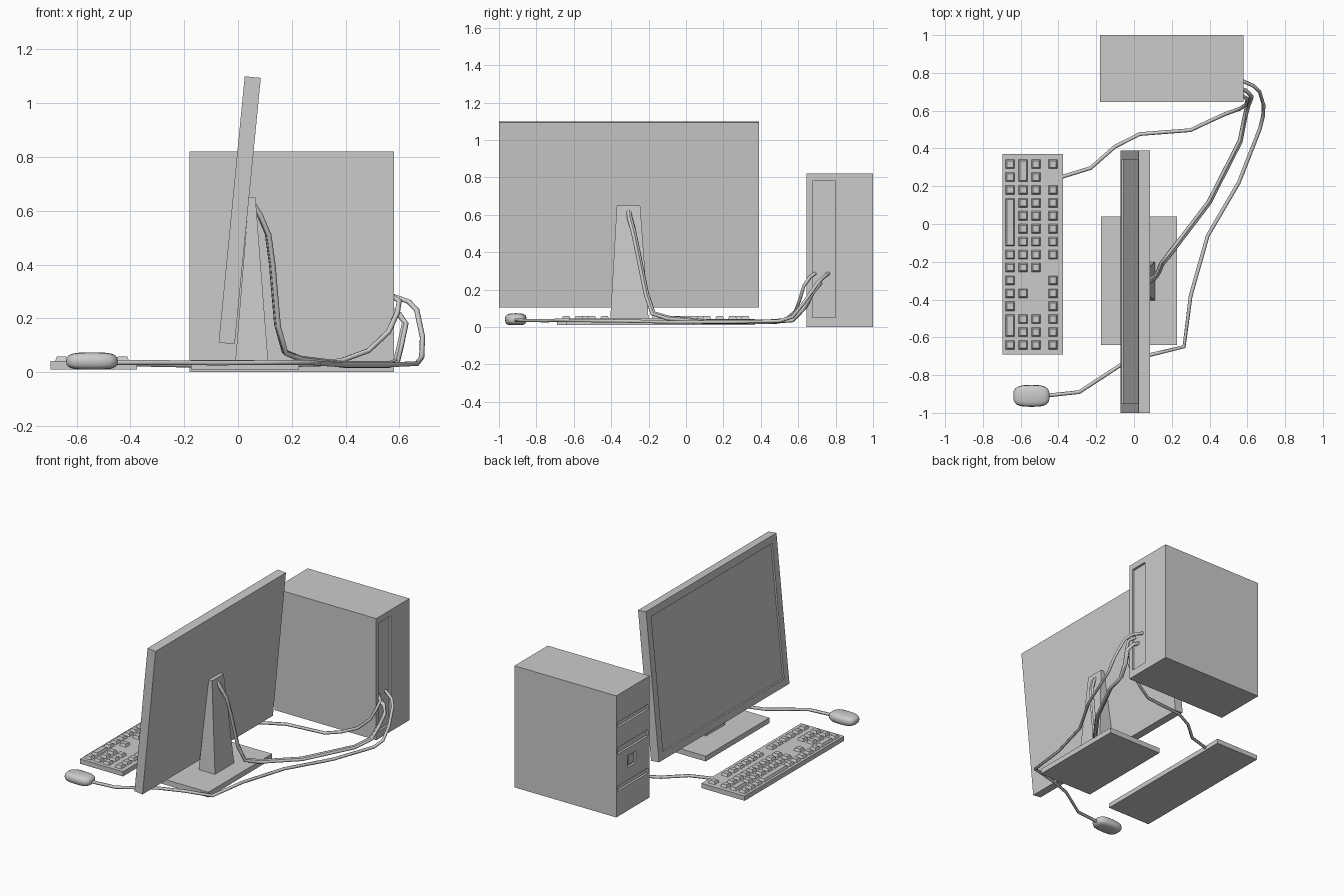
import bpy, bmesh, math
from mathutils import Vector

if "Cube" in bpy.data.objects:
    bpy.data.objects.remove(bpy.data.objects["Cube"])


def new_object(name, bm):
    bmesh.ops.recalc_face_normals(bm, faces=bm.faces)
    me = bpy.data.meshes.new(name)
    bm.to_mesh(me)
    bm.free()
    ob = bpy.data.objects.new(name, me)
    bpy.context.collection.objects.link(ob)
    return ob


def add_block(bm, bottom, top):
    """Block between two rectangles, each (x0, x1, y0, y1, z)."""
    rings = []
    for x0, x1, y0, y1, z in (bottom, top):
        rings.append([bm.verts.new(p) for p in
                      ((x0, y0, z), (x1, y0, z), (x1, y1, z), (x0, y1, z))])
    a, b = rings
    bm.faces.new(a)
    bm.faces.new(b)
    for i in range(4):
        j = (i + 1) % 4
        bm.faces.new((a[i], a[j], b[j], b[i]))


def block(name, bottom, top):
    bm = bmesh.new()
    add_block(bm, bottom, top)
    return new_object(name, bm)


def box(name, x0, x1, y0, y1, z0, z1):
    return block(name, (x0, x1, y0, y1, z0), (x0, x1, y0, y1, z1))


def cut(ob, *dims):
    cutter = box("cutter", *dims)
    mod = ob.modifiers.new("recess", 'BOOLEAN')
    mod.operation = 'DIFFERENCE'
    mod.solver = 'EXACT'
    mod.object = cutter
    bpy.context.view_layer.objects.active = ob
    bpy.ops.object.modifier_apply(modifier=mod.name)
    bpy.data.objects.remove(cutter)


def cable(name, points, r=0.01):
    cu = bpy.data.curves.new(name, 'CURVE')
    cu.dimensions = '3D'
    cu.bevel_depth = r
    cu.bevel_resolution = 1
    cu.use_fill_caps = True
    sp = cu.splines.new('POLY')
    sp.points.add(len(points) - 1)
    for p, co in zip(sp.points, points):
        p.co = (*co, 1)
    ob = bpy.data.objects.new(name, cu)
    bpy.context.collection.objects.link(ob)
    return ob


# Computer case with drive slots, button and rear panel recess
case = box("computer_case", -0.18, 0.58, 0.645, 1.0, 0.0, 0.82)
for z0, z1 in ((0.60, 0.635), (0.42, 0.465), (0.17, 0.205)):
    cut(case, -0.2, -0.165, 0.66, 0.985, z0, z1)
cut(case, -0.2, -0.165, 0.79, 0.88, 0.29, 0.37)
cut(case, 0.565, 0.6, 0.675, 0.80, 0.05, 0.78)
box("power_button", -0.19, -0.164, 0.805, 0.865, 0.305, 0.355).location.x = 0.015

# Tilted monitor with recessed screen
monitor = box("monitor", 0, 0.06, -1.0, 0.39, 0, 0.995)
cut(monitor, -0.02, 0.012, -0.95, 0.34, 0.05, 0.945)
monitor.location = (-0.072, 0, 0.11)
monitor.rotation_euler = (0, math.radians(5.6), 0)

# Monitor stand
box("stand_base", -0.175, 0.227, -0.64, 0.04, 0.01, 0.045)
block("stand_neck", (-0.01, 0.112, -0.405, -0.20, 0.04),
      (0.04, 0.065, -0.37, -0.245, 0.65))

# Keyboard
box("keyboard_body", -0.697, -0.375, -0.69, 0.37, 0.01, 0.042)
PITCH, Y_TOP = 0.0684, 0.317
columns = {
    -0.656: [0, 1, 2, (3, 6), 7, 8, 9, 10, 11, (12, 13), 14],
    -0.587: [(0, 1), 2, 3, 4, 5, 6, 7, 8, 10, 12, 13, 14],
    -0.519: [0, 1, 2, 3, 4, 5, 6, 7, 8, 12, 13, 14],
    -0.429: [0, 2, 3, 4, 5, 6, 7, 9, 10, 11, 12, 13, 14],
}
bm = bmesh.new()
for x, keys in columns.items():
    for key in keys:
        first, last = key if isinstance(key, tuple) else (key, key)
        y1, y0 = Y_TOP - first * PITCH, Y_TOP - last * PITCH
        add_block(bm, *[(x - h, x + h, y0 - h, y1 + h, z)
                        for h, z in ((0.025, 0.04), (0.017, 0.059))])
new_object("keyboard_keys", bm)

# Mouse: squared-off rounded shell with flat underside
bm = bmesh.new()
bmesh.ops.create_uvsphere(bm, u_segments=16, v_segments=12, radius=1)
for v in bm.verts:
    s = [math.copysign(abs(c) ** 0.65, c) for c in (v.co.z, v.co.x, v.co.y)]
    v.co = Vector((-0.543 + 0.096 * s[0], -0.91 + 0.058 * s[1],
                   max(0.01, 0.041 + 0.033 * s[2])))
mouse = new_object("mouse", bm)
bpy.context.view_layer.objects.active = mouse
mouse.select_set(True)
bpy.ops.object.shade_smooth_by_angle(angle=math.radians(40))

# Cables
cable("mouse_cable", [
    (-0.46, -0.908, 0.036), (-0.29, -0.89, 0.036), (-0.07, -0.746, 0.034),
    (0.085, -0.693, 0.036), (0.265, -0.65, 0.036), (0.30, -0.38, 0.033),
    (0.39, -0.063, 0.027), (0.555, 0.22, 0.027), (0.665, 0.50, 0.032),
    (0.683, 0.57, 0.055), (0.686, 0.63, 0.13), (0.665, 0.70, 0.23),
    (0.635, 0.73, 0.262), (0.565, 0.762, 0.287)])
cable("keyboard_cable", [
    (-0.38, 0.25, 0.03), (-0.23, 0.296, 0.027), (-0.10, 0.41, 0.025),
    (0.03, 0.476, 0.025), (0.30, 0.497, 0.03), (0.39, 0.54, 0.045),
    (0.485, 0.583, 0.08), (0.56, 0.61, 0.15), (0.592, 0.63, 0.22),
    (0.60, 0.66, 0.265), (0.565, 0.69, 0.287)])
route = [
    (0.055, -0.31, 0.63), (0.085, -0.305, 0.58), (0.115, -0.285, 0.51),
    (0.13, -0.262, 0.40), (0.15, -0.215, 0.17), (0.178, -0.18, 0.07),
    (0.24, -0.10, 0.045), (0.40, 0.11, 0.025), (0.565, 0.434, 0.025),
    (0.592, 0.57, 0.035), (0.608, 0.63, 0.10), (0.625, 0.672, 0.18),
    (0.60, 0.70, 0.215), (0.565, 0.712, 0.23)]
cable("monitor_signal_cable", route)
cable("monitor_power_cable",
      [(x - 0.006, y + 0.008, z + 0.006) for x, y, z in route])
